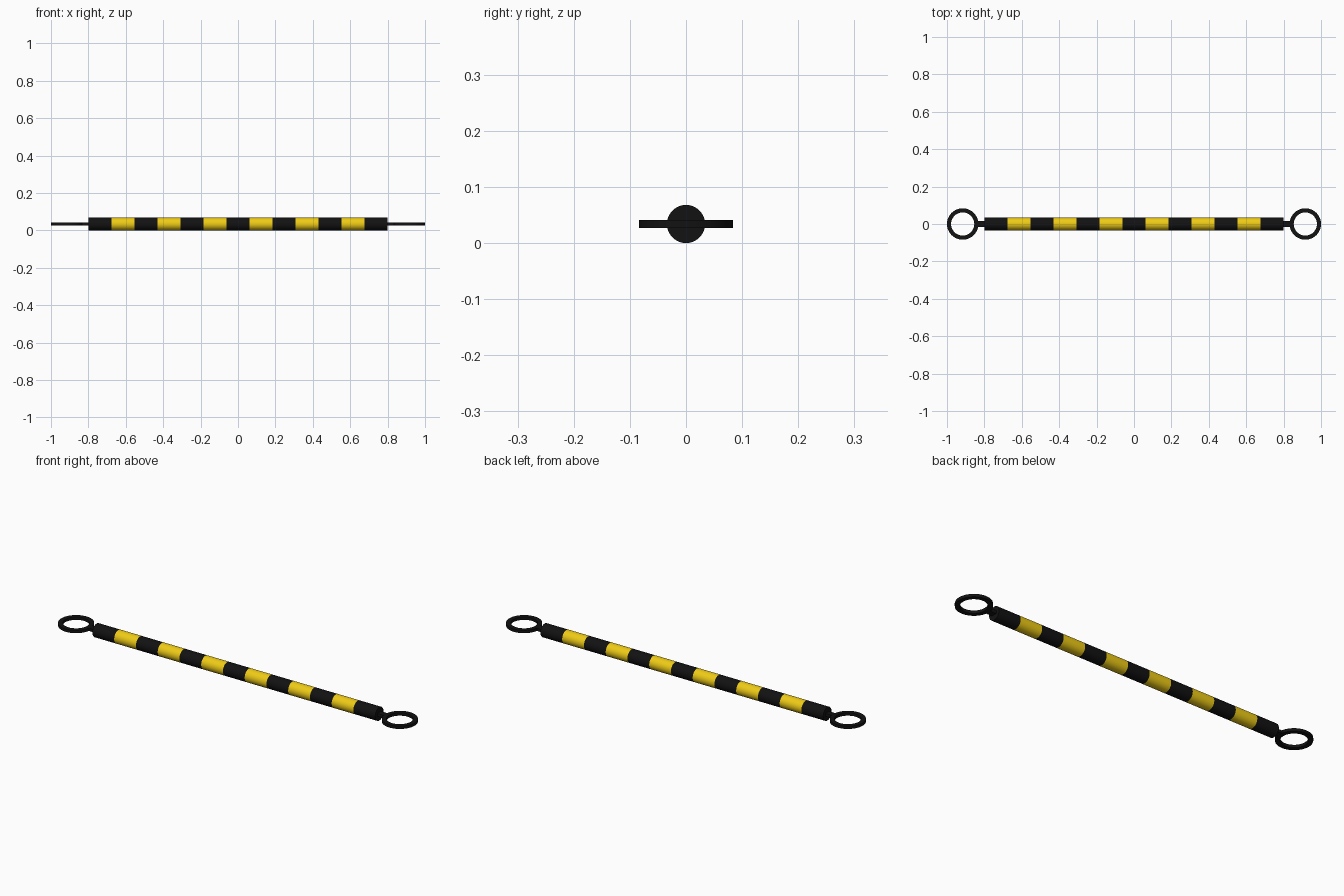
import bpy, bmesh
from math import cos, sin, pi

if "Cube" in bpy.data.objects:
    bpy.data.objects.remove(bpy.data.objects["Cube"])

R = 0.034          # rod radius, also its axis height
HALF = 0.8         # half rod length
BANDS = 13
RING_X, RING_OUT, RING_IN = 0.916, 0.084, 0.062
THICK = 0.0145


def material(name, color):
    m = bpy.data.materials.new(name)
    m.diffuse_color = color
    m.use_nodes = True
    m.node_tree.nodes["Principled BSDF"].inputs["Base Color"].default_value = m.diffuse_color
    return m


black = material("black", (0.006, 0.006, 0.006, 1))
yellow = material("yellow", (0.86, 0.6, 0.008, 1))


def lathe(name, profile, segs, axis, centre, mats, closed=False):
    """Spin (radius, height) points around the x or z axis; bands alternate materials."""
    bm = bmesh.new()
    loops = []
    for r, h in profile:
        loop = []
        for i in range(segs):
            a, b = r * cos(2 * pi * i / segs), r * sin(2 * pi * i / segs)
            p = (h, a, b) if axis == 'x' else (a, b, h)
            loop.append(bm.verts.new([c + q for c, q in zip(centre, p)]))
        loops.append(loop)
    n = len(loops)
    for k in range(n if closed else n - 1):
        u, v = loops[k], loops[(k + 1) % n]
        for i in range(segs):
            j = (i + 1) % segs
            f = bm.faces.new((u[i], u[j], v[j], v[i]))
            f.material_index = k % len(mats)
    if not closed:
        bm.faces.new(loops[0])
        bm.faces.new(loops[-1])
    bmesh.ops.recalc_face_normals(bm, faces=bm.faces)
    me = bpy.data.meshes.new(name)
    bm.to_mesh(me)
    bm.free()
    for m in mats:
        me.materials.append(m)
    ob = bpy.data.objects.new(name, me)
    bpy.context.collection.objects.link(ob)
    bpy.ops.object.select_all(action='DESELECT')
    ob.select_set(True)
    bpy.context.view_layer.objects.active = ob
    bpy.ops.object.shade_smooth_by_angle()
    return ob


# Striped rod
lathe("striped_rod", [(R, -HALF + 2 * HALF * k / BANDS) for k in range(BANDS + 1)],
      48, 'x', (0, 0, R), [black, yellow])

# Flat end rings and the short tabs joining them to the rod
t = THICK / 2
ring = [(RING_OUT, -t), (RING_OUT, t), (RING_IN, t), (RING_IN, -t)]
for side, s in (("left", -1), ("right", 1)):
    lathe(side + "_ring", ring, 48, 'z', (s * RING_X, 0, R), [black], closed=True)
    x0, x1 = HALF - 0.01, RING_X - RING_OUT + 0.012
    bpy.ops.mesh.primitive_cube_add(size=1, location=(s * (x0 + x1) / 2, 0, R))
    tab = bpy.context.object
    tab.name = side + "_tab"
    tab.scale = (x1 - x0, 0.03, THICK)
    tab.data.materials.append(black)
